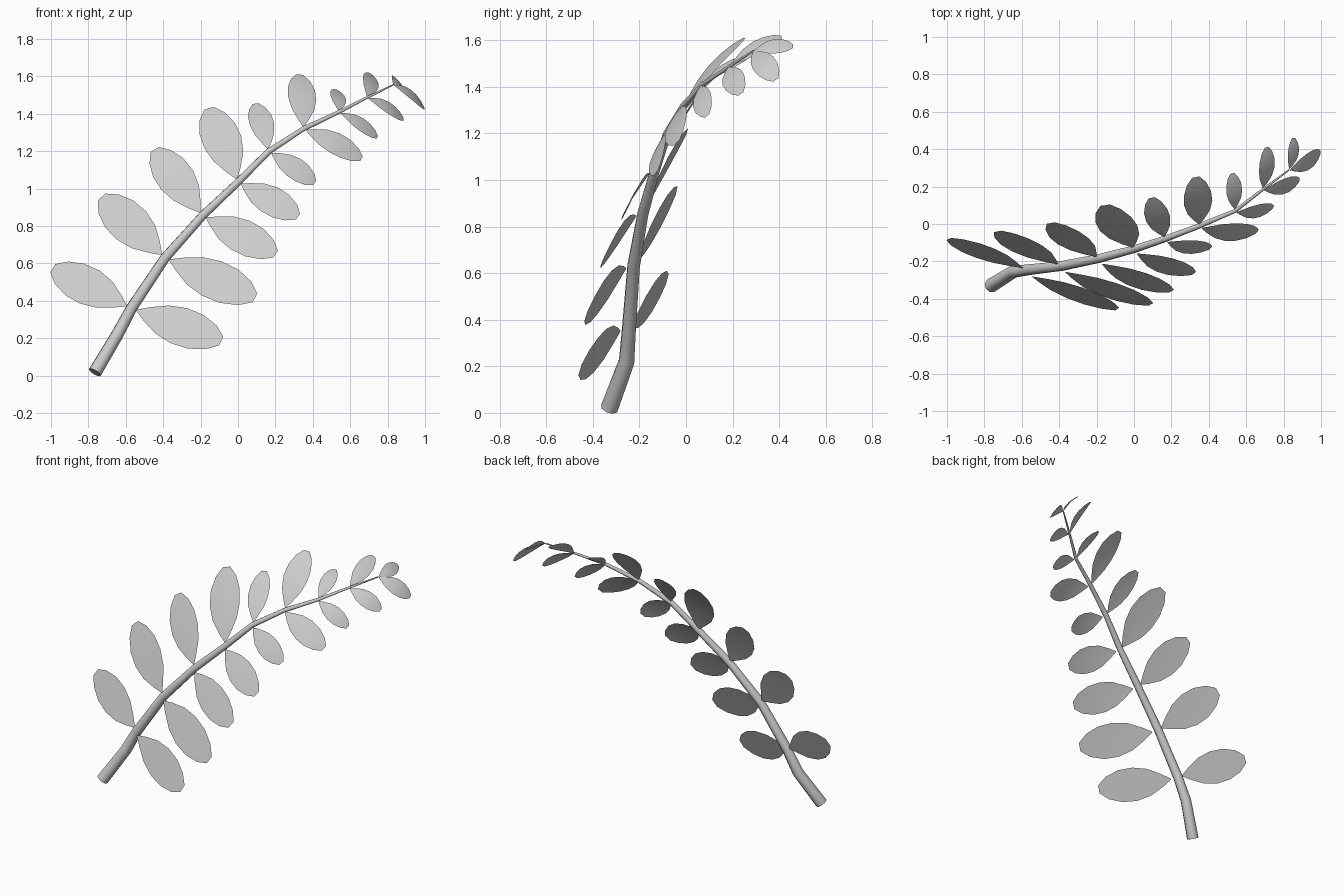
import bpy, bmesh, math
from mathutils import Vector

if "Cube" in bpy.data.objects:
    bpy.data.objects.remove(bpy.data.objects["Cube"])

grey = bpy.data.materials.new("plain_grey")
grey.use_nodes = True
COLOUR = (0.6, 0.6, 0.6, 1)
grey.diffuse_color = COLOUR
grey.node_tree.nodes["Principled BSDF"].inputs["Base Color"].default_value = COLOUR


def add_object(name, mesh):
    obj = bpy.data.objects.new(name, mesh)
    bpy.context.collection.objects.link(obj)
    mesh.materials.clear()
    mesh.materials.append(grey)
    for poly in mesh.polygons:
        poly.use_smooth = True
    return obj


# Stem path: two bare points at the foot, then one node for each leaf pair
FOOT = [(-.765, -.33, .018), (-.645, -.255, .22)]
NODES = [(-.57, -.245, .36), (-.39, -.225, .63), (-.19, -.185, .855),
         (0, -.135, 1.035), (.165, -.08, 1.2), (.35, -.01, 1.32),
         (.54, .07, 1.41), (.69, .185, 1.487), (.83, .29, 1.555)]
path = [Vector(p) for p in FOOT + NODES]
radii = [.034 * (1 - i / 10) + .004 for i in range(len(path))]


def build_stem(sides=8):
    curve = bpy.data.curves.new("stem_path", "CURVE")
    curve.dimensions = "3D"
    curve.bevel_depth = 1
    curve.bevel_resolution = sides // 2 - 2
    curve.use_fill_caps = True
    spline = curve.splines.new("POLY")
    spline.points.add(len(path) - 1)
    for point, co, r in zip(spline.points, path, radii):
        point.co = (*co, 1)
        point.radius = r
    helper = bpy.data.objects.new("stem_helper", curve)
    bpy.context.collection.objects.link(helper)
    graph = bpy.context.evaluated_depsgraph_get()
    mesh = bpy.data.meshes.new_from_object(helper.evaluated_get(graph))
    bpy.data.objects.remove(helper)
    return add_object("stem", mesh)


# Round sides, sharp cut ends
stem = build_stem()
bpy.context.view_layer.objects.active = stem
stem.select_set(True)
bpy.ops.object.shade_smooth_by_angle(angle=math.radians(65))

# Leaf outline: distance along the leaf, share of the half width
OUTLINE = [(0, .03), (.12, .38), (.3, .8), (.5, 1), (.7, .96), (.88, .68), (1, .25)]


def build_leaf(name, base, tip, half_width, normal, arch):
    axis = tip - base
    side = normal.cross(axis).normalized()
    up = axis.cross(side).normalized()
    bm = bmesh.new()
    rows = []
    for t, w in OUTLINE:
        centre = base + axis * t + up * (arch * axis.length * 4 * t * (1 - t))
        cup = up * (arch * half_width * w)
        rows.append([bm.verts.new(centre + side * half_width * w * s - cup * abs(s))
                     for s in (-1, 0, 1)])
    for a, b in zip(rows, rows[1:]):
        for k in range(2):
            bm.faces.new((a[k], b[k], b[k + 1], a[k + 1]))
    bm.normal_update()
    if sum(f.normal.dot(normal) for f in bm.faces) < 0:
        bmesh.ops.reverse_faces(bm, faces=bm.faces[:])
    mesh = bpy.data.meshes.new(name)
    bm.to_mesh(mesh)
    bm.free()
    add_object(name, mesh)


# Leaf tips and half widths, from the foot to the end of the stem
UPPER = [(-.99, -.08, .575, .105), (-.73, -.04, .955, .11), (-.445, .005, 1.21, .1),
         (-.155, .1, 1.43, .105), (.095, .14, 1.455, .066), (.33, .25, 1.61, .077),
         (.525, .27, 1.53, .045), (.71, .41, 1.615, .05), (.855, .46, 1.575, .042)]
LOWER = [(-.09, -.455, .185, .107), (.09, -.43, .415, .11), (.2, -.36, .65, .097),
         (.32, -.265, .85, .085), (.41, -.13, 1.03, .067), (.66, -.04, 1.16, .074),
         (.745, .09, 1.275, .05), (.885, .235, 1.37, .052), (.997, .385, 1.43, .052)]

# The leaf pairs turn from facing forward to facing up and left
FACING = [Vector((-.22, -.91, .37)), Vector((.22, -.77, .6)), Vector((.67, -.35, .63))]
for i in range(len(NODES)):
    if i < 5:
        normal = FACING[0].lerp(FACING[1], (i / 5) ** 1.5)
    else:
        normal = FACING[1].lerp(FACING[2], (i - 5) / 3)
    node, radius = path[i + 2], radii[i + 2]
    # Lower leaves grow from the front of the stem, upper ones from its side
    for label, table, forward in (("upper", UPPER, 0), ("lower", LOWER, .8)):
        tip = Vector(table[i][:3])
        base = node + (tip - node).normalized() * radius
        base.y -= forward * radius
        build_leaf(f"{label}_leaf_{i + 1}", base, tip, table[i][3],
                   normal.normalized(), .012 * i)
